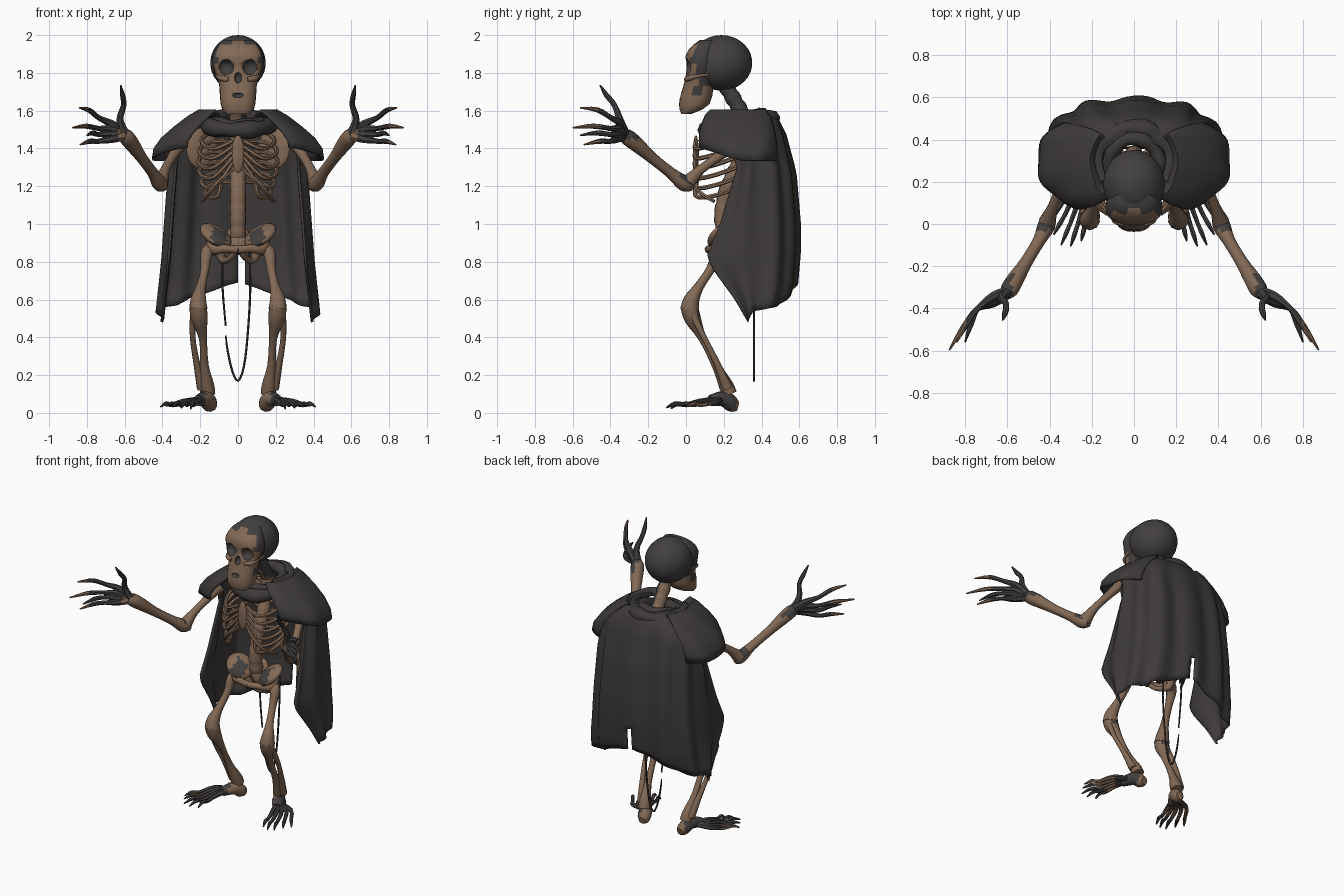
import bpy, bmesh, math
from mathutils import Vector, Matrix, Euler

if "Cube" in bpy.data.objects:
    bpy.data.objects.remove(bpy.data.objects["Cube"])


def material(name, rgb):
    m = bpy.data.materials.new(name)
    m.diffuse_color = (*rgb, 1)
    m.use_nodes = True
    m.node_tree.nodes["Principled BSDF"].inputs["Base Color"].default_value = m.diffuse_color
    return m


CLOTH = material("charcoal cloth", (0.047, 0.042, 0.041))
BONE = material("brown bone", (0.225, 0.142, 0.092))
DARK = material("stained bone", (0.056, 0.050, 0.050))


def finish(name, bm, mats, rule=None, mirror=False, thick=0, angle=50):
    """Turn a bmesh into a shaded object, coloured by an optional face rule."""
    bmesh.ops.recalc_face_normals(bm, faces=bm.faces)
    if rule:
        for f in bm.faces:
            f.material_index = rule(f.calc_center_median())
    me = bpy.data.meshes.new(name)
    bm.to_mesh(me)
    bm.free()
    for m in mats:
        me.materials.append(m)
    ob = bpy.data.objects.new(name, me)
    bpy.context.collection.objects.link(ob)
    bpy.ops.object.select_all(action='DESELECT')
    ob.select_set(True)
    bpy.context.view_layer.objects.active = ob
    bpy.ops.object.shade_smooth_by_angle(angle=math.radians(angle))
    if thick:
        s = ob.modifiers.new("thickness", 'SOLIDIFY')
        s.thickness, s.offset = thick, 0
    if mirror:
        s = ob.modifiers.new("mirror", 'MIRROR')
        s.use_mirror_merge = False
    return ob


def interp(table, z):
    """Linear lookup in a descending (z, value) table."""
    for (z0, a), (z1, b) in zip(table, table[1:]):
        if z >= z1:
            return a + (b - a) * min(1, max(0, (z0 - z) / (z0 - z1)))
    return table[-1][1]


def add_rings(bm, rings, closed=False):
    """Skin a list of closed vertex rings and cap the ends."""
    vs = [[bm.verts.new(p) for p in r] for r in rings]
    n = len(vs[0])
    for a, b in zip(vs, vs[1:] + (vs[:1] if closed else [])):
        for i in range(n):
            bm.faces.new((a[i], a[(i + 1) % n], b[(i + 1) % n], b[i]))
    if not closed:
        bm.faces.new(vs[0])
        bm.faces.new(vs[-1])


def add_tube(bm, pts, sides=8, sub=3, closed=False):
    """Sweep a round section along points (x, y, z, radius), smoothed."""
    P = [Vector(p) for p in pts]
    n, path = len(P), []
    for i in range(n if closed else n - 1):
        k = [(i + d) % n if closed else min(max(i + d, 0), n - 1) for d in (-1, 0, 1, 2)]
        a, b, c, d = (P[j] for j in k)
        for s in range(sub):
            t = s / sub
            path.append(0.5 * (2 * b + (c - a) * t + (2 * a - 5 * b + 4 * c - d) * t * t
                               + (3 * b - a - 3 * c + d) * t ** 3))
    if not closed:
        path.append(P[-1])
    rings, u, m = [], None, len(path)
    for i, p in enumerate(path):
        q, r = (path[(i + 1) % m], path[i - 1]) if closed else (path[min(i + 1, m - 1)], path[max(i - 1, 0)])
        t = (q.xyz - r.xyz).normalized()
        u = u or t.orthogonal()
        u = (u - t * u.dot(t)).normalized()
        v = t.cross(u)
        rad = max(p.w, 0.003)
        rings.append([p.xyz + rad * (u * math.cos(k * math.tau / sides) + v * math.sin(k * math.tau / sides))
                      for k in range(sides)])
    add_rings(bm, rings, closed)


def tubes(name, paths, mats, rule=None, mirror=False, **kw):
    bm = bmesh.new()
    for p in paths:
        add_tube(bm, p, **kw)
    return finish(name, bm, mats, rule, mirror)


def ball(name, c, r, mats, rule=None, mirror=False, rot=(0, 0, 0), seg=16):
    bm = bmesh.new()
    bmesh.ops.create_uvsphere(bm, u_segments=seg, v_segments=seg * 5 // 8, radius=1,
                              matrix=Matrix.Translation(c) @ Euler(rot).to_matrix().to_4x4() @ Matrix.Diagonal((*r, 1)))
    return finish(name, bm, mats, rule, mirror)


def sheet(name, rows, cut=None, thick=0.014, mirror=False):
    bm = bmesh.new()
    vs = [[bm.verts.new(p) for p in r] for r in rows]
    for a, b in zip(vs, vs[1:]):
        for i in range(len(a) - 1):
            bm.faces.new((a[i], a[i + 1], b[i + 1], b[i]))
    if cut:
        bmesh.ops.delete(bm, geom=[f for f in bm.faces if cut(f.calc_center_median())], context='FACES')
    return finish(name, bm, [CLOTH], thick=thick, mirror=mirror)


# Skull: cranium with a bare forehead, face and jaw lofted from sections
cranium = ball("cranium", (0, 0.187, 1.853), (0.147, 0.164, 0.147), [BONE, DARK], seg=24,
               rule=lambda c: 0 if c.y < 0.1 and abs(c.x) < 0.112 and c.z < 1.965 else 1)
bm = bmesh.new()
sections = [(1.583, .062, -.024, .03), (1.605, .083, -.034, .085), (1.635, .092, -.037, .125), (1.68, .096, -.031, .14),
            (1.73, .099, -.014, .145), (1.77, .108, -.006, .15), (1.81, .125, .002, .15), (1.85, .134, .004, .16),
            (1.885, .135, -.004, .16), (1.92, .124, .012, .16), (1.95, .105, .04, .16), (1.975, .08, .075, .16)]
rings = []
for z, w, f, b in sections:
    ring = []
    for k in range(24):
        c, s = math.cos(k * math.tau / 24), math.sin(k * math.tau / 24)
        ring.append((w * math.copysign(abs(c) ** 0.8, c), (f + b) / 2 + (b - f) / 2 * math.copysign(abs(s) ** 0.85, s), z))
    rings.append(ring)
add_rings(bm, rings)
face = finish("face_and_jaw", bm, [BONE, DARK],
              lambda c: 1 if (c.y > .06 and c.z > 1.73) or (.03 < c.y < .09 and 1.66 < c.z < 1.74)
              or (abs(c.x) > .108 and c.z > 1.84) or c.z > 1.965 else 0)
# Eye sockets, nose and mouth openings are cut out with a dark lining
for c, r in [((.066, -.005, 1.83), (.045, .05, .042)), ((-.066, -.005, 1.83), (.045, .05, .042)),
             ((0, -.012, 1.775), (.02, .035, .03)), ((0, -.034, 1.682), (.03, .02, .014))]:
    cutter = ball("opening_cutter", c, r, [DARK])
    for ob in (face, cranium):
        b = ob.modifiers.new("opening", 'BOOLEAN')
        b.operation, b.solver, b.object, b.material_mode = 'DIFFERENCE', 'EXACT', cutter, 'TRANSFER'
        bpy.context.view_layer.objects.active = ob
        bpy.ops.object.modifier_apply(modifier="opening")
    bpy.data.objects.remove(cutter)
tubes("cheekbone", [[(.05, .0, 1.765, .012), (.09, .018, 1.772, .015), (.112, .07, 1.785, .008), (.118, .12, 1.79, .006)]],
      [BONE], mirror=True)

# Spine with slight vertebra swellings
spine = [(0, .2, .93), (0, .19, 1.05), (0, .21, 1.17), (0, .27, 1.3), (0, .33, 1.43), (0, .325, 1.54), (0, .265, 1.64), (0, .2, 1.75)]
knots = []
for a, b in zip(spine, spine[1:]):
    for k in range(6):
        p = Vector(a).lerp(Vector(b), k / 6)
        knots.append((*p, .044 if k % 3 else .039))
tubes("spine", [knots], [BONE, DARK], sub=1, sides=10,
      rule=lambda c: 1 if c.z > 1.56 and c.x > .015 else 0)

# Rib cage
ribs = []
for i in range(6):
    z, w = 1.49 - i * .054, .16 + .045 * math.sin((i + 1.5) / 7 * math.pi)
    front = (.03, .055, 1.44 - i * .03) if i < 5 else (.09, .06, 1.235)
    ribs.append([(.02, .32 - .012 * i, z, .011), (w * .65, .36 - .012 * i, z, .011), (w, .25, z - .035, .012),
                 (w * .95, .13, z - .075, .012), (w * .62, .05, z - .09 + .004 * i, .012), (*front, .012)])
ribs.append([(.03, .06, 1.29, .013), (.09, .045, 1.235, .013), (.15, .07, 1.17, .012), (.19, .15, 1.12, .01)])
tubes("ribs", ribs, [BONE], mirror=True, sides=6)
ball("breastbone", (0, .052, 1.37), (.034, .016, .1), [BONE])
ball("shoulder_blade", (.19, .4, 1.4), (.09, .018, .11), [BONE], mirror=True, rot=(0, 0, -.4))

# Pelvis
ball("hip_wing", (.118, .19, .94), (.095, .085, .034), [BONE, DARK], mirror=True, rot=(.3, -.65, .35),
     rule=lambda c: 1 if .06 < c.x < .135 and c.y < .2 and c.z < .99 else 0)
tubes("hip_ring", [[(.13, .22, .92, .035), (.13, .17, .87, .036), (.07, .13, .87, .022), (0, .12, .865, .022)],
                   [(.12, .22, .89, .028), (.08, .24, .81, .022), (.04, .17, .82, .016), (.01, .13, .86, .016)]],
      [BONE], mirror=True)
ball("tailbone", (0, .24, .92), (.065, .03, .085), [BONE], rot=(-.3, 0, 0))

# Legs
tubes("thigh_bone", [[(.125, .2, .87, .036), (.165, .17, .85, .034), (.175, .13, .76, .024), (.195, .07, .67, .026),
                      (.21, .03, .6, .042), (.21, .02, .55, .05)]], [BONE], mirror=True, sides=10)
tubes("shin_bones", [[(.212, .015, .57, .046), (.205, .035, .5, .044), (.185, .09, .39, .021), (.178, .16, .25, .023),
                      (.165, .21, .15, .038), (.16, .23, .1, .04)],
                     [(.235, .04, .51, .02), (.24, .095, .4, .015), (.218, .165, .26, .018), (.19, .22, .13, .028)]],
      [BONE, DARK], mirror=True, rule=lambda c: 1 if c.z > .28 and c.y - .065 > (.52 - c.z) * .5 else 0)
tubes("heel", [[(.145, .275, .035, .025), (.15, .245, .045, .042), (.17, .2, .075, .042), (.21, .13, .065, .03)]],
      [BONE, DARK], mirror=True, sides=10, rule=lambda c: 1 if c.x > .178 or (c.z > .085 and c.x > .165) else 0)
tips = [(.25, -.08, .03), (.3, -.105, .035), (.345, -.1, .04), (.38, -.05, .045), (.41, .0, .04)]
toes = []
for i, (x, y, z) in enumerate(tips):
    kx, ky = .215 + .02 * i, .07 + .022 * i
    toes.append([(.18, .18, .07, .02), (kx, ky, .06, .015), ((kx + x) / 2, (ky + y) / 2, .042, .011),
                 ((kx + 3 * x) / 4, (ky + 3 * y) / 4, .05, .012), (x, y, z - .008, .004)])
tubes("toes", toes, [DARK, BONE], mirror=True, sides=6, rule=lambda c: 1 if c.z < .05 and c.y > .02 else 0)

# Arms, stained over the back of each wrist
tubes("upper_arm", [[(.31, .25, 1.42, .04), (.34, .19, 1.37, .027), (.385, .08, 1.29, .025), (.41, .01, 1.22, .042)]],
      [BONE], mirror=True, sides=10)


def outer_side(c):
    return c.y > -.27 - 1.67 * (c.x - .566) + .008


tubes("forearm", [[(.395, .03, 1.2, .028), (.415, -.01, 1.215, .042), (.45, -.08, 1.27, .03), (.51, -.18, 1.35, .03),
                   (.56, -.26, 1.42, .04), (.59, -.31, 1.46, .042), (.61, -.335, 1.48, .03)]],
      [BONE, DARK], mirror=True, sides=10,
      rule=lambda c: 1 if (c.z > 1.45 and outer_side(c)) or c.z > 1.495 or (c.y > -.03 and c.z > 1.22) else 0)
hand = [[(.59, -.32, 1.46, .03), (.625, -.35, 1.55, .02), (.605, -.38, 1.63, .015), (.61, -.42, 1.68, .014), (.622, -.455, 1.735, .004)]]
for i, (x, y, z) in enumerate([(.84, -.56, 1.615), (.875, -.598, 1.51), (.80, -.56, 1.47), (.835, -.54, 1.42)]):
    kz = 1.53 - .027 * i
    hand.append([(.6, -.325, 1.47, .03), (.67, -.345 - .01 * i, kz, .022), (.74, -.40, kz * .6 + z * .4, .014),
                 (.5 * .74 + .5 * x, .5 * -.38 + .5 * y, kz * .25 + z * .75 + .01, .014), (x, y, z, .004)])
tubes("hand", hand, [DARK, BONE], mirror=True, sides=7,
      rule=lambda c: 1 if c.x > .8 or (c.x < .65 and c.z < 1.49 and not outer_side(c)) else 0)

# Cape: sheet wrapped around the back with a ragged hem and a slit
TOP = 1.595
back = [(TOP, .39), (1.58, .44), (1.55, .485), (1.47, .52), (1.26, .568), (1.0, .59), (.85, .59), (.68, .575), (.58, .54), (.5, .5)]
edge = [(1.5, .2), (1.3, .27), (1.0, .18), (.83, .11), (.77, .135), (.6, .26), (.48, .33)]
side = [(TOP, .15), (1.575, .2), (1.53, .28), (1.45, .34), (1.2, .36), (.8, .39), (.48, .425)]
hem = [(1, .48), (.82, .52), (.72, .54), (.4, .57), (.12, .65), (0, .69)]
rows, COLS, ROWS = [], 72, 28
for j in range(ROWS + 1):
    row = []
    for i in range(COLS + 1):
        s = 2 * i / COLS - 1
        a = abs(s)
        z = TOP + (interp(hem, a) - TOP) * (j / ROWS) ** 1.15
        yb, X, mid = interp(back, z), interp(side, z), .36 - .06 * max(0, z - 1.5) / .1
        fold = .012 * math.sin(a * 24 + (1 if s > 0 else 2)) * min(1, j / 10)
        if a < .72:
            phi = a / .72 * math.pi / 2
            x, y = (X + fold) * math.sin(phi) ** .85, mid + (yb - mid + fold) * math.cos(phi) ** .7
        else:
            t = (a - .72) / .28
            x, y = X + fold - .03 * t * t, mid + (interp(edge, z) - mid) * t
        row.append((math.copysign(x, s), y, z))
    rows.append(row)
sheet("cape", rows, cut=lambda c: -.005 < c.x < .04 and c.z < .85)

# Shoulder mantle: one draped flap over each shoulder
rows = []
for rx, rb, rf, z in [(.16, .13, .16, 1.56), (.205, .165, .2, 1.6), (.26, .19, .225, 1.565), (.335, .215, .245, 1.505),
                      (.4, .23, .255, 1.445), (.442, .235, .255, 1.385), (.452, .235, .25, 1.335)]:
    row = []
    for i in range(25):
        phi = math.radians(44 + 105 * i / 24)
        c, s = math.cos(phi), math.sin(phi)
        k = 1 + .015 * math.sin(phi * 9 + z * 12)
        row.append((rx * k * s ** .8, .3 + (rb if c > 0 else rf) * k * math.copysign(abs(c) ** .85, c),
                    z + .075 * max(0, -c) * (1.6 - z) / .25))
    rows.append(row)
sheet("shoulder_mantle", rows, mirror=True)

# Rolled cowl around the neck
for name, rx, ry, z, r in [("cowl", .165, .175, 1.527, .044), ("cowl_inner_fold", .12, .125, 1.55, .035)]:
    tubes(name, [[(rx * math.sin(t), .28 - ry * math.cos(t), z - .03 * math.cos(t), r * (1 + .15 * math.sin(5 * t)))
                  for t in [k * math.tau / 18 for k in range(18)]]], [CLOTH], closed=True, sub=2)

# Hanging cord
tubes("cord", [[(.06, .37, .85, .005), (.065, .36, .65, .006), (.05, .36, .4, .006), (.03, .36, .24, .006), (0, .36, .17, .006),
                (-.03, .36, .22, .006), (-.055, .36, .33, .006), (-.065, .36, .41, .004)],
               [(-.08, .37, .85, .005), (-.083, .36, .68, .006), (-.065, .36, .46, .005)]], [CLOTH], sides=6)
